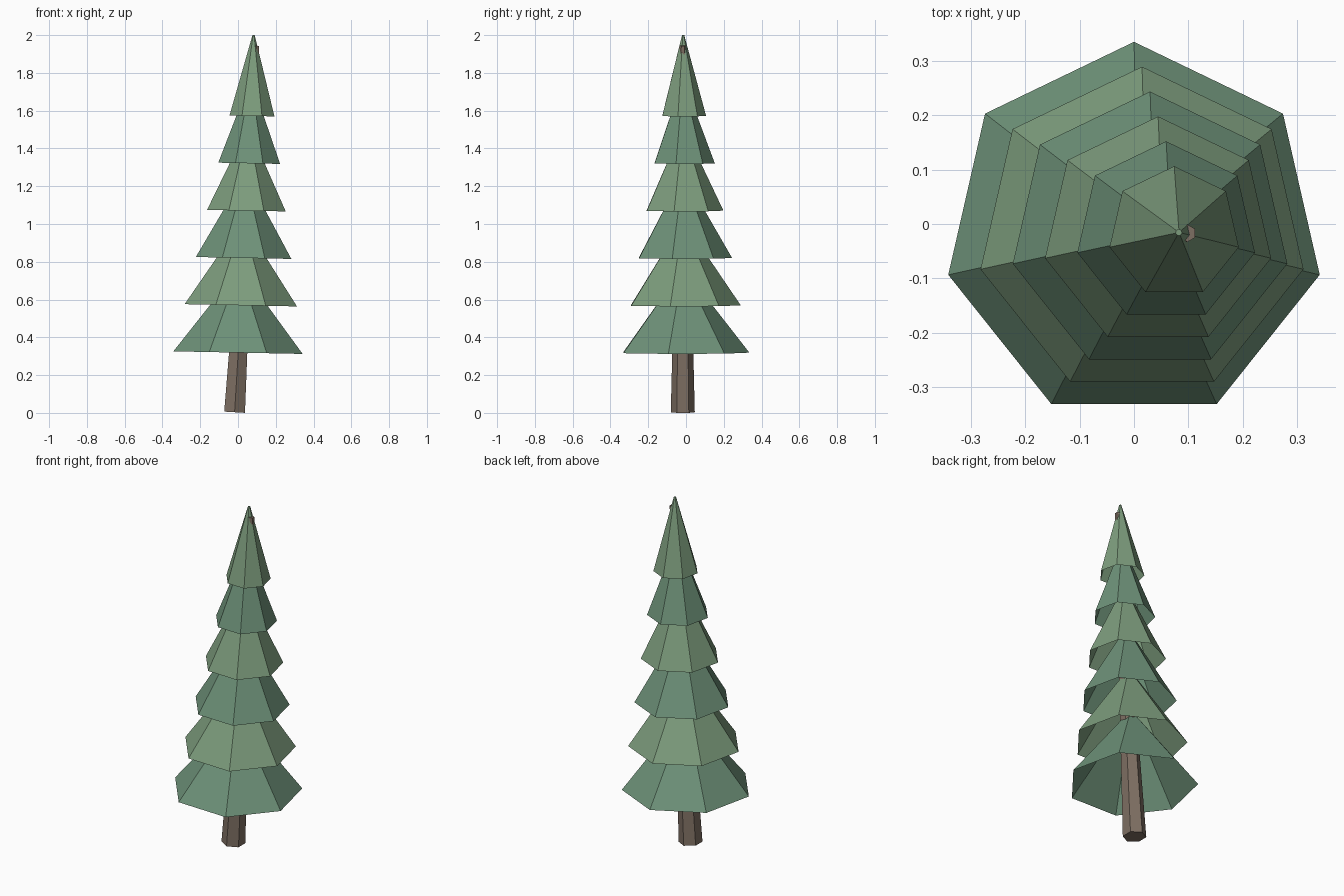
import bpy, bmesh
from math import pi, cos, sin
from mathutils import Vector, Matrix

if "Cube" in bpy.data.objects:
    bpy.data.objects.remove(bpy.data.objects["Cube"])


def material(name, color):
    m = bpy.data.materials.new(name)
    m.diffuse_color = (*color, 1)
    m.use_nodes = True
    m.node_tree.nodes["Principled BSDF"].inputs["Base Color"].default_value = m.diffuse_color
    return m


def tapered(name, sides, r0, r1, height, base, tilt, mat, open_bottom=False):
    """Flat-sided cone with a corner on +y, tilted towards +x about its base."""
    bm = bmesh.new()
    rings = [[bm.verts.new((r * cos(pi / 2 + 2 * pi * k / sides),
                            r * sin(pi / 2 + 2 * pi * k / sides), z))
              for k in range(sides)] for r, z in ((r0, 0), (r1, height))]
    low, top = rings
    for k in range(sides):
        n = (k + 1) % sides
        bm.faces.new((low[k], low[n], top[n], top[k]))
    bm.faces.new(top)
    if not open_bottom:
        bm.faces.new(low[::-1])
    bm.transform(Matrix.Translation(Vector(base)) @ Matrix.Rotation(tilt, 4, 'Y'))
    me = bpy.data.meshes.new(name)
    bm.to_mesh(me)
    bm.free()
    me.materials.append(mat)
    ob = bpy.data.objects.new(name, me)
    bpy.context.collection.objects.link(ob)
    return ob


bark = material("bark", (0.21, 0.16, 0.125))
dark_green = material("dark_green", (0.155, 0.285, 0.19))
light_green = material("light_green", (0.205, 0.335, 0.205))

# Leaning six-sided trunk, its top just poking out beside the tip
tapered("trunk", 6, 0.0635, 0.016, 1.944, (-0.018, -0.017, 0.0035), 0.06, bark)

# Six open seven-sided branch tiers, shrinking upwards
for i in range(6):
    r = 0.351 - 0.0458 * i
    tapered(f"branch_tier_{i + 1}", 7, r, 0.05 * r, 0.428,
            (0.0148 * i, -0.0155, 0.319 + 0.2506 * i), 0.02,
            light_green if i % 2 else dark_green, open_bottom=True)
